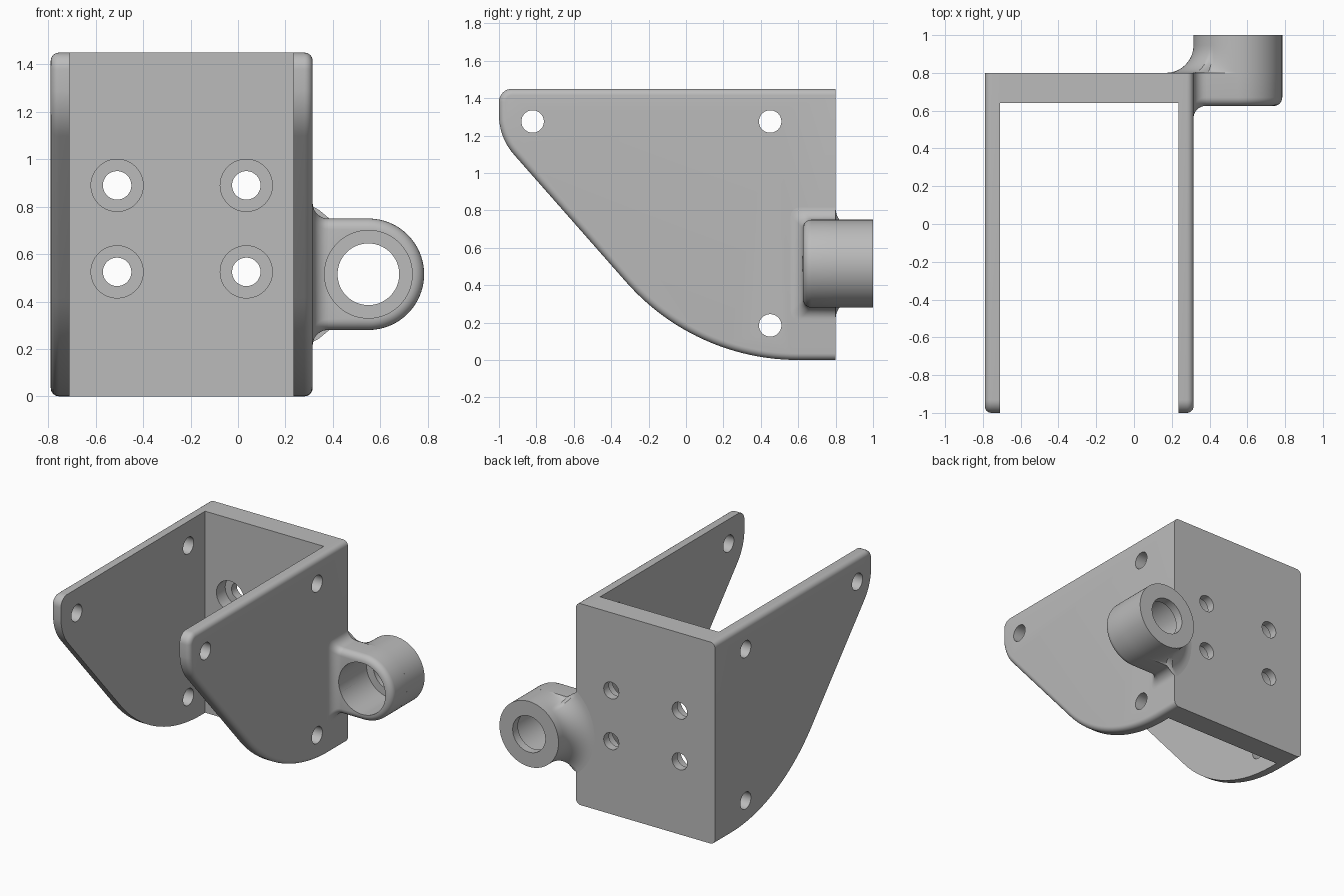
import bpy, bmesh
from math import sin, cos, radians, pi, hypot

old = bpy.data.objects.get("Cube")
if old:
    bpy.data.objects.remove(old, do_unlink=True)

metal = bpy.data.materials.new("plain grey metal")
metal.use_nodes = True
grey = (0.5, 0.5, 0.5, 1)
metal.diffuse_color = grey
for node in metal.node_tree.nodes:
    if node.type == 'BSDF_PRINCIPLED':
        node.inputs["Base Color"].default_value = grey


def arc(cx, cy, r, start, end, n):
    """Points on an arc, angles in degrees."""
    angles = [radians(start + (end - start) * i / n) for i in range(n + 1)]
    return [(cx + r * cos(a), cy + r * sin(a)) for a in angles]


def loft(name, rings, fillet=0, keep_sharp=None):
    """Skin matching rings; optionally round the rim of the last ring."""
    bm = bmesh.new()
    loops = [[bm.verts.new(p) for p in ring] for ring in rings]
    n = len(loops[0])
    for a, b in zip(loops, loops[1:]):
        for i in range(n):
            j = (i + 1) % n
            bm.faces.new((a[i], a[j], b[j], b[i]))
    bm.faces.new(loops[0])
    bm.faces.new(loops[-1])
    bmesh.ops.recalc_face_normals(bm, faces=bm.faces)
    if fillet:
        rim = set(loops[-1])
        edges = [e for e in bm.edges if set(e.verts) <= rim
                 and not all(keep_sharp(v.co) for v in e.verts)]
        bmesh.ops.bevel(bm, geom=edges, offset=fillet, segments=6,
                        profile=0.5, affect='EDGES')
        bmesh.ops.recalc_face_normals(bm, faces=bm.faces)
    mesh = bpy.data.meshes.new(name)
    bm.to_mesh(mesh)
    bm.free()
    mesh.materials.append(metal)
    obj = bpy.data.objects.new(name, mesh)
    bpy.context.collection.objects.link(obj)
    return obj


def activate(obj):
    bpy.ops.object.select_all(action='DESELECT')
    obj.select_set(True)
    bpy.context.view_layer.objects.active = obj


def drill(obj, axis, a, b, r, start, end, sides=64):
    """Cut a round hole along x (a, b = y, z) or along y (a, b = x, z)."""
    mid = (start + end) / 2
    along_x = axis == 'X'
    bpy.ops.mesh.primitive_cylinder_add(
        vertices=sides, radius=r, depth=end - start,
        location=(mid, a, b) if along_x else (a, mid, b),
        rotation=(0, pi / 2, 0) if along_x else (pi / 2, 0, 0))
    cutter = bpy.context.object
    cutter.hide_render = True
    cutter.data.materials.append(metal)
    activate(obj)
    mod = obj.modifiers.new("hole", 'BOOLEAN')
    mod.operation = 'DIFFERENCE'
    mod.solver = 'EXACT'
    mod.object = cutter
    bpy.ops.object.modifier_apply(modifier=mod.name)
    bpy.data.objects.remove(cutter, do_unlink=True)


parts = []
BACK, HEIGHT = 0.8, 1.45

# Side plates: tapered outline with a rounded outer rim
outline = ([(BACK, HEIGHT)]
           + arc(-0.93, 1.38, 0.07, 90, 180, 8)
           + arc(-0.68, 1.31, 0.32, 180, 221.3, 10)[1:]
           + arc(0.6, 1.224, 1.224, 221.3, 270, 24)
           + [(BACK, 0)])
for name, inner, outer in (("left_side_plate", 0.235, 0.315),
                           ("right_side_plate", -0.71, -0.79)):
    plate = loft(name, [[(x, y, z) for y, z in outline] for x in (inner, outer)],
                 0.035, lambda co: co.y > BACK - 0.01)
    for y, z in ((-0.82, 1.275), (0.45, 1.275), (0.45, 0.185)):
        drill(plate, 'X', y, z, 0.06, min(inner, outer) - 0.1, max(inner, outer) + 0.1)
    parts.append(plate)

# Back plate with four counterbored holes
corners = [(-0.71, 0), (0.235, 0), (0.235, HEIGHT), (-0.71, HEIGHT)]
back = loft("back_plate", [[(x, y, z) for x, z in corners] for y in (0.64, BACK)])
for x in (-0.51, 0.035):
    for z in (0.525, 0.89):
        drill(back, 'Y', x, z, 0.11, 0.5, 0.74)
        drill(back, 'Y', x, z, 0.06, 0.7, 0.9)
parts.append(back)

# Lug front: half-round block with rounded front rim
CX, CZ, R = 0.55, 0.515, 0.235
FRONT, ROOT, FLARE, RIM = 0.625, 0.315, 0.065, 0.045
NECK = ROOT + FLARE
section = arc(CX, CZ, R, -90, 90, 48) + [(NECK, CZ + R), (NECK, CZ - R)]
lug_front = loft("lug_front", [[(x, y, z) for x, z in section] for y in (BACK, FRONT)],
                 RIM, lambda co: co.x < NECK + 0.01)

# Lug root: concave flare into the side plate
rings = []
for i in range(-1, 11):
    t = radians(max(i, 0) * 9)
    x = NECK - FLARE * cos(t) - (0.02 if i < 0 else 0)
    g = FLARE * (1 - sin(t))
    f, lo, hi = FRONT - g, CZ - R - g, CZ + R + g
    yz = ([(BACK, lo)] + arc(f + RIM, lo + RIM, RIM, 270, 180, 6)
          + arc(f + RIM, hi - RIM, RIM, 180, 90, 6) + [(BACK, hi)])
    rings.append([(x, y, z) for y, z in yz])
lug_root = loft("lug_root_flare", rings)

# Lug rear: round boss blending into the back plate
FOOT = hypot(R, R + FLARE)
BLEND = FOOT - R


def foot_radius(a):
    c = -cos(a)
    if c <= 0:
        return R
    if c >= R / FOOT:
        return FOOT
    flat = R / abs(sin(a))
    begin = (CX - NECK) / hypot(CX - NECK, R)
    u = max(0, (c - begin) / (R / FOOT - begin))
    return flat + (FOOT - R * FOOT / (R + FLARE)) * u * u


levels = [(BACK + BLEND * (1 - cos(radians(b))), 1 - sin(radians(b)))
          for b in range(0, 91, 9)] + [(1.0, 0)]
rings = []
for y, w in levels:
    ring = []
    for k in range(144):
        a = 2 * pi * k / 144
        r = R + w * (foot_radius(a) - R)
        ring.append((CX + r * cos(a), y, CZ + r * sin(a)))
    rings.append(ring)
lug_rear = loft("lug_rear_boss", rings)

# Stepped bore through the lug
for part in (lug_front, lug_root, lug_rear):
    drill(part, 'Y', CX, CZ, 0.185, 0.4, 0.94, 96)
    parts.append(part)
drill(lug_rear, 'Y', CX, CZ, 0.13, 0.9, 1.1, 96)

# Smooth rounded surfaces, sharp corners
for part in parts:
    activate(part)
    bpy.ops.object.shade_smooth_by_angle(angle=radians(32))
